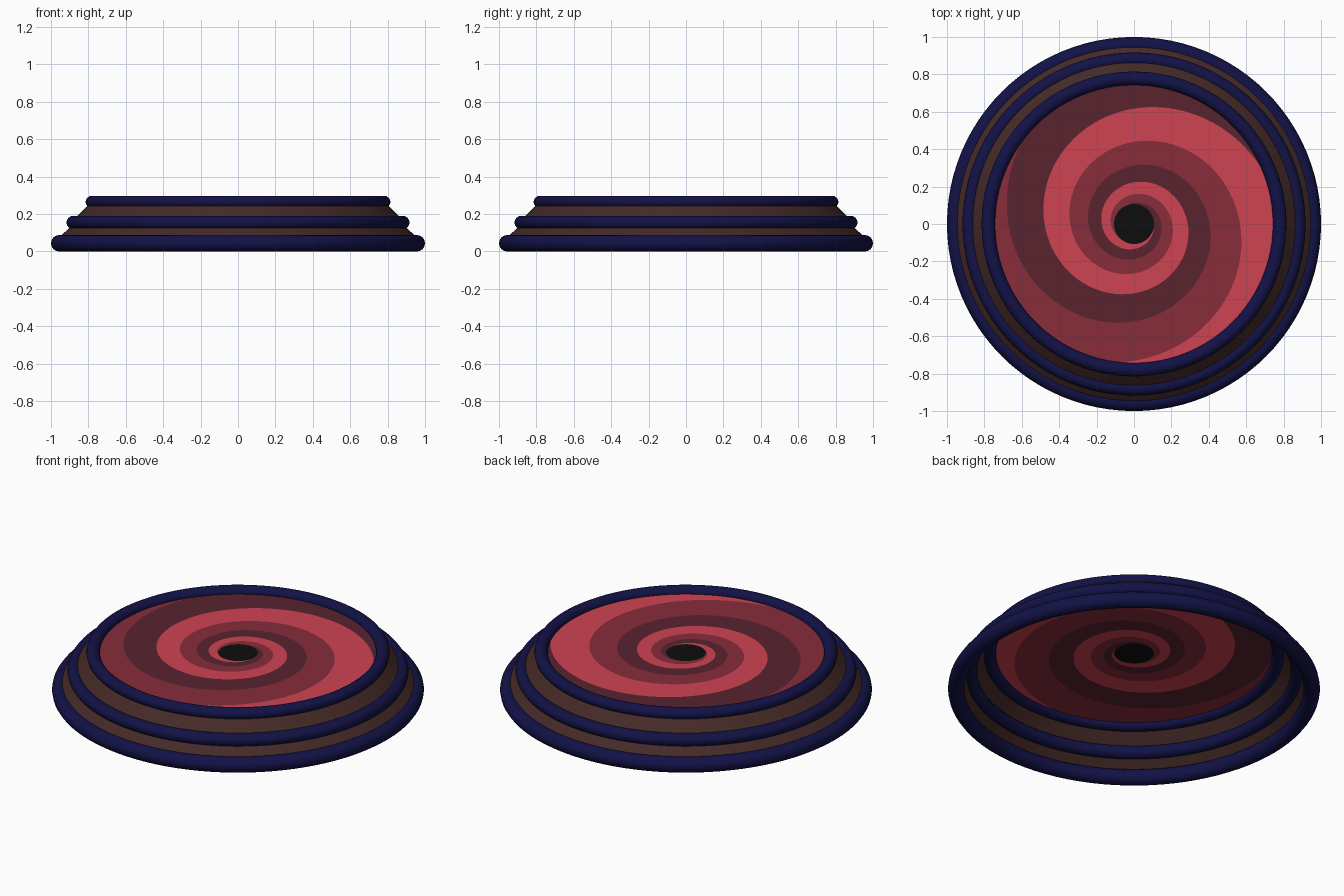
import bpy, math

if "Cube" in bpy.data.objects:
    bpy.data.objects.remove(bpy.data.objects["Cube"])


def material(name, r, g, b):
    m = bpy.data.materials.new(name)
    m.diffuse_color = (r, g, b, 1)
    m.use_nodes = True
    m.node_tree.nodes["Principled BSDF"].inputs["Base Color"].default_value = m.diffuse_color
    return m


navy = material("navy", 0.006, 0.006, 0.063)
brown = material("dark brown", 0.058, 0.023, 0.020)
black = material("black", 0.004, 0.004, 0.004)
dark_red = material("dark red", 0.098, 0.017, 0.028)
mid_red = material("mid red", 0.245, 0.026, 0.043)
bright_red = material("bright red", 0.62, 0.056, 0.088)


def make(name, verts, faces, mats, idx=None, smooth=False):
    me = bpy.data.meshes.new(name)
    me.from_pydata(verts, [], faces)
    for m in mats:
        me.materials.append(m)
    for i, p in enumerate(me.polygons):
        p.use_smooth = smooth
        if idx:
            p.material_index = idx[i]
    me.update()
    ob = bpy.data.objects.new(name, me)
    bpy.context.collection.objects.link(ob)
    return ob


def lathe(name, profile, mat, closed, seg=96):
    """Spin an (r, z) profile around the z axis; counter-clockwise profile faces outward."""
    n = len(profile)
    verts = [(r * math.cos(2 * math.pi * s / seg), r * math.sin(2 * math.pi * s / seg), z)
             for s in range(seg) for r, z in profile]
    faces = []
    for s in range(seg):
        a, b = s * n, (s + 1) % seg * n
        for i in range(n if closed else n - 1):
            j = (i + 1) % n
            faces.append((a + i, b + i, b + j, a + j))
    return make(name, verts, faces, [mat], smooth=True)


# Three rounded rings: centre radius, centre height, half width, half height
for name, r, z, w, h in (("bottom_ring", 0.956, 0.044, 0.044, 0.044),
                         ("middle_ring", 0.880, 0.155, 0.037, 0.036),
                         ("top_ring", 0.779, 0.265, 0.036, 0.033)):
    prof = [(r + w * math.cos(2 * math.pi * i / 16), z + h * math.sin(2 * math.pi * i / 16))
            for i in range(16)]
    lathe(name, prof, navy, True)

# Sloping bands between the rings
lathe("lower_band", [(0.947, 0.084), (0.888, 0.138)], brown, False)
lathe("upper_band", [(0.868, 0.180), (0.795, 0.255)], brown, False)

# Flat disc with a three-colour logarithmic spiral
Z, R_IN, R_OUT, K, SEG = 0.262, 0.107, 0.76, 0.162, 90


def spiral_radius(n, a):
    r = 0.617 * math.exp(K * (math.pi / 2 - a + n * 2 * math.pi / 3))
    return min(max(r, R_IN), R_OUT)


verts, faces, idx = [], [], []
for s in range(SEG):
    a0, a1 = 2 * math.pi * s / SEG, 2 * math.pi * (s + 1) / SEG
    for n in range(-9, 9):
        corners = [(spiral_radius(n, a0), a0), (spiral_radius(n + 1, a0), a0),
                   (spiral_radius(n + 1, a1), a1), (spiral_radius(n, a1), a1)]
        # drop corners that were clipped together at the disc's edges
        if corners[0][0] == corners[1][0]:
            corners.pop(1)
        if corners[-1][0] == corners[-2][0]:
            corners.pop(-1)
        if len(corners) < 3:
            continue
        start = len(verts)
        verts += [(r * math.cos(a), r * math.sin(a), Z) for r, a in corners]
        faces.append(tuple(range(start, len(verts))))
        idx.append(n % 3)
make("spiral_disc", verts, faces, [dark_red, mid_red, bright_red], idx)

# Black centre
ring = [(R_IN * math.cos(2 * math.pi * s / SEG), R_IN * math.sin(2 * math.pi * s / SEG), Z)
        for s in range(SEG)]
make("centre_hole", ring, [tuple(range(SEG))], [black])
